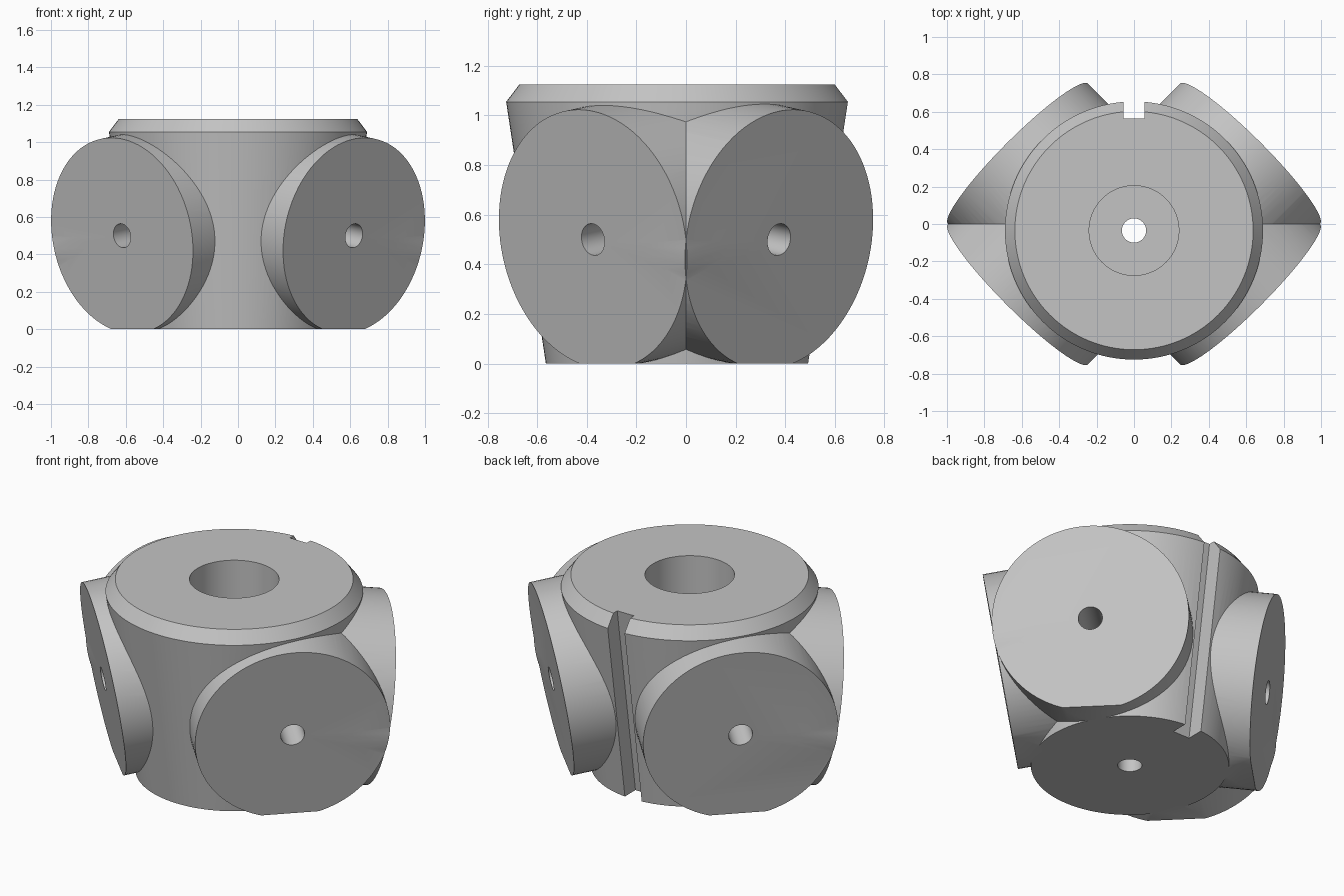
import bpy
import bmesh
import math
from mathutils import Vector

cube = bpy.data.objects.get("Cube")
if cube:
    bpy.data.objects.remove(cube, do_unlink=True)

HUB_Y = -0.035          # hub axis offset
TILT = math.radians(9)  # downward tilt of the bosses
SLOPE = 0.16 / 1.055    # taper of the hub wall

grey = bpy.data.materials.new("plain grey")
grey.use_nodes = True
colour = (0.55, 0.55, 0.55, 1)
grey.diffuse_color = colour
grey.node_tree.nodes["Principled BSDF"].inputs["Base Color"].default_value = colour


def lathe(name, profile, segments, location, axis=(0, 0, 1)):
    """Closed solid of revolution from (radius, height) pairs along an axis."""
    bm = bmesh.new()
    rings = []
    for r, h in profile:
        angles = [2 * math.pi * i / segments for i in range(segments)]
        rings.append([bm.verts.new((r * math.cos(a), r * math.sin(a), h)) for a in angles])
    for low, high in zip(rings, rings[1:]):
        for i in range(segments):
            j = (i + 1) % segments
            bm.faces.new((low[i], low[j], high[j], high[i]))
    bm.faces.new(rings[0][::-1])
    bm.faces.new(rings[-1])
    turn = Vector(axis).to_track_quat("Z", "Y").to_matrix().to_4x4()
    bmesh.ops.transform(bm, matrix=turn, verts=bm.verts)
    mesh = bpy.data.meshes.new(name)
    bm.to_mesh(mesh)
    bm.free()
    mesh.materials.append(grey)
    obj = bpy.data.objects.new(name, mesh)
    obj.location = location
    bpy.context.collection.objects.link(obj)
    return obj


def box(name, size, location, tilt=0):
    bpy.ops.mesh.primitive_cube_add(size=1, location=location, rotation=(tilt, 0, 0))
    obj = bpy.context.object
    obj.name = name
    obj.scale = size
    obj.data.materials.append(grey)
    return obj


def combine(target, tool, operation):
    """Apply a boolean and remove the tool."""
    tool.hide_render = True
    mod = target.modifiers.new(tool.name, "BOOLEAN")
    mod.operation = operation
    mod.solver = "EXACT"
    mod.object = tool
    bpy.context.view_layer.update()
    bpy.ops.object.select_all(action="DESELECT")
    bpy.context.view_layer.objects.active = target
    target.select_set(True)
    bpy.ops.object.modifier_apply(modifier=mod.name)
    bpy.data.objects.remove(tool, do_unlink=True)


# Tapered hub with chamfered rim
hub = lathe("hub_body", [(0.53, 0), (0.69, 1.055), (0.637, 1.125)], 128, (0, HUB_Y, 0))

# Four angled round bosses
bosses = []
for sx in (-1, 1):
    for sy in (-1, 1):
        axis = Vector((sx * math.cos(TILT) / math.sqrt(2),
                       sy * math.cos(TILT) / math.sqrt(2), -math.sin(TILT)))
        bosses.append((Vector((sx * 0.62, sy * 0.375, 0.5)), axis))
for centre, axis in bosses:
    boss = lathe("boss", [(0.53, -0.5), (0.53, 0)], 96, centre, axis)
    combine(hub, boss, "UNION")

# Flat underside
combine(hub, box("floor_cut", (4, 4, 1), (0, 0, -0.5)), "DIFFERENCE")

# Counterbore and through hole
combine(hub, lathe("counterbore", [(0.24, 0.45), (0.24, 1.5)], 64, (0, HUB_Y, 0)), "DIFFERENCE")
combine(hub, lathe("through_hole", [(0.065, -0.5), (0.065, 0.8)], 32, (0, HUB_Y, 0)), "DIFFERENCE")

# Key groove following the tapered back wall
groove_y = HUB_Y + 0.53 - 0.1 + SLOPE * 0.55 + 0.15
combine(hub, box("key_groove", (0.11, 0.3, 1.6), (0, groove_y, 0.55), -math.atan(SLOPE)), "DIFFERENCE")

# Screw holes in the boss faces
for centre, axis in bosses:
    hole = lathe("screw_hole", [(0.065, -0.35), (0.065, 0.1)], 32, centre, axis)
    combine(hub, hole, "DIFFERENCE")

bpy.ops.object.shade_smooth_by_angle(angle=math.radians(25))
